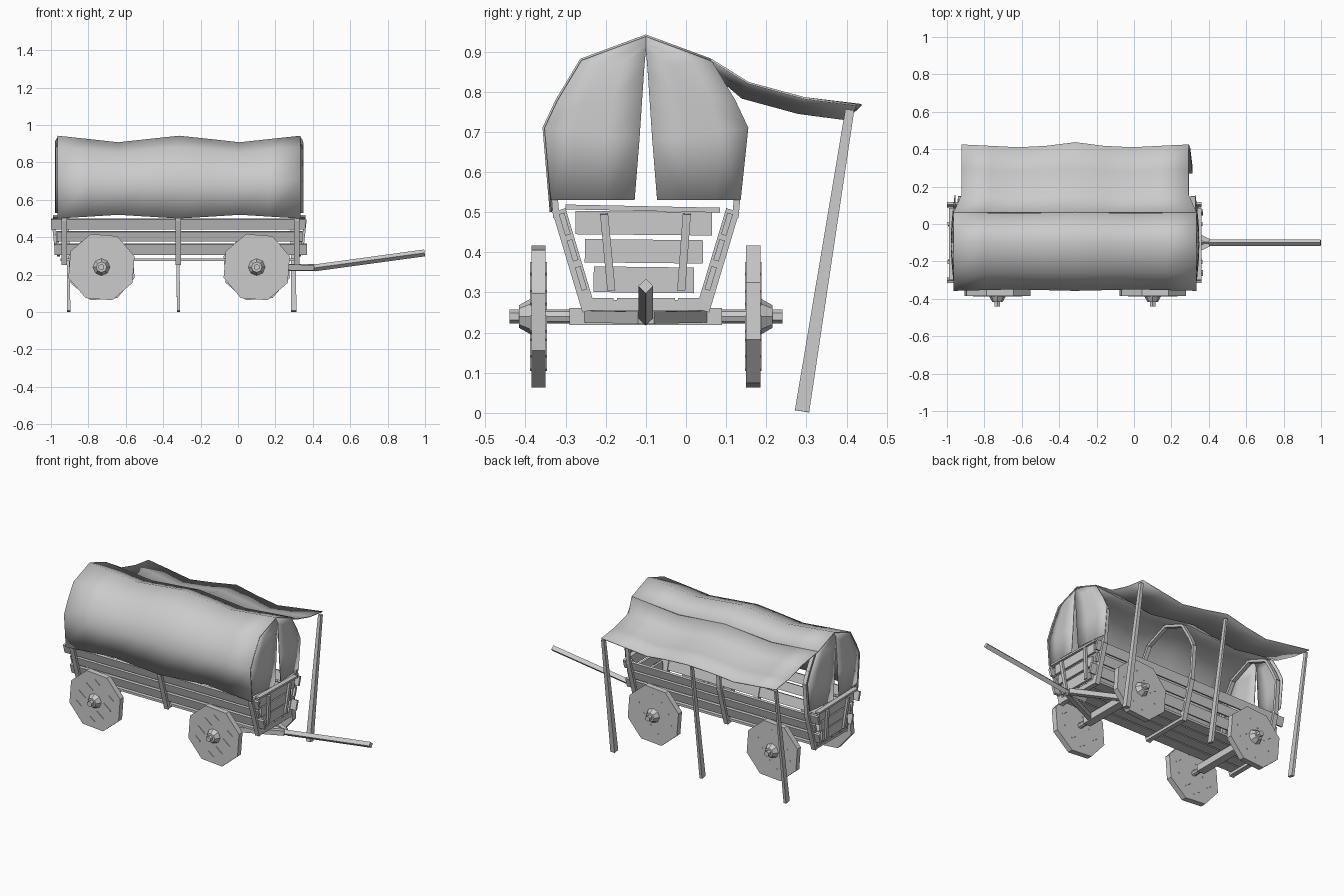
import bpy, bmesh, math
from mathutils import Vector, Matrix

cube = bpy.data.objects.get("Cube")
if cube:
    bpy.data.objects.remove(cube, do_unlink=True)

grey = bpy.data.materials.new("pale_grey")
grey.use_nodes = True
grey.diffuse_color = (0.6, 0.6, 0.6, 1)
grey.node_tree.nodes["Principled BSDF"].inputs["Base Color"].default_value = (0.6, 0.6, 0.6, 1)

CX, CY = -0.315, -0.10            # middle of the wagon body
FRAMES = (-0.93, -0.32, 0.315)    # x of the three frames
AXLES = (-0.73, 0.10)


def finish(name, bm, smooth=False, thickness=0):
    bmesh.ops.recalc_face_normals(bm, faces=bm.faces)
    mesh = bpy.data.meshes.new(name)
    bm.to_mesh(mesh)
    bm.free()
    ob = bpy.data.objects.new(name, mesh)
    bpy.context.collection.objects.link(ob)
    mesh.materials.append(grey)
    if thickness:
        mod = ob.modifiers.new("cloth", 'SOLIDIFY')
        mod.thickness = thickness
        mod.offset = 0
    if smooth:
        bpy.ops.object.select_all(action='DESELECT')
        ob.select_set(True)
        bpy.context.view_layer.objects.active = ob
        bpy.ops.object.shade_smooth_by_angle(angle=math.radians(50))
    return ob


def beam(bm, p, q, w, h, side=(1, 0, 0), taper=1.0):
    """Bar from p to q; w is its width along side, h the other way."""
    p, q = Vector(p), Vector(q)
    d = (q - p).normalized()
    s = Vector(side)
    s = (s - d * s.dot(d)).normalized()
    u = d.cross(s)
    corners = ((-1, -1), (1, -1), (1, 1), (-1, 1))
    a, b = [[bm.verts.new(c + (s * i * w + u * j * h) * k / 2) for i, j in corners]
            for c, k in ((p, 1), (q, taper))]
    bm.faces.new(a)
    bm.faces.new(b[::-1])
    for i in range(4):
        j = (i + 1) % 4
        bm.faces.new((a[i], b[i], b[j], a[j]))


def turned(bm, x, z, y0, y1, r0, r1, sides, turn=0.0):
    """Cone or cylinder lying along y."""
    m = (Matrix.Translation((x, (y0 + y1) / 2, z))
         @ Matrix.Rotation(math.copysign(math.pi / 2, y0 - y1), 4, 'X')
         @ Matrix.Rotation(turn, 4, 'Z'))
    bmesh.ops.create_cone(bm, cap_ends=True, segments=sides, radius1=r0, radius2=r1,
                          depth=abs(y1 - y0), matrix=m)


def sheet(bm, rows):
    grid = [[bm.verts.new(p) for p in row] for row in rows]
    for a, b in zip(grid, grid[1:]):
        for i in range(len(a) - 1):
            bm.faces.new((a[i], a[i + 1], b[i + 1], b[i]))


def half_width(z):
    return 0.16 + 0.3 * (z - 0.26)


# Flared frames: posts and cross beams
bm = bmesh.new()
for x in FRAMES:
    for s in (-1, 1):
        beam(bm, (x, CY + s * (half_width(0.255) - 0.017), 0.255),
             (x, CY + s * (half_width(0.505) - 0.017), 0.505), 0.03, 0.034)
    beam(bm, (x, CY - 0.155, 0.268), (x, CY + 0.155, 0.268), 0.03, 0.026)
finish("body_frames", bm)

# Side planks
bm = bmesh.new()
for z0, z1, x0, x1 in ((0.305, 0.365, -0.98, 0.37), (0.378, 0.432, -0.965, 0.345),
                       (0.442, 0.498, -1.0, 0.36)):
    z = (z0 + z1) / 2
    for s in (-1, 1):
        beam(bm, (x0, CY + s * (half_width(z) - 0.021), z),
             (x1, CY + s * (half_width(z) - 0.021), z), 0.014, z1 - z0, (0, 1, -0.3 * s))
finish("side_planks", bm)

# Floor planks
bm = bmesh.new()
for i in range(4):
    y = CY + (i - 1.5) * 0.076
    beam(bm, (-0.95, y, 0.279), (0.33, y, 0.279), 0.068, 0.014, (0, 1, 0))
finish("floor_planks", bm)

# End boards with their battens
for name, s in (("front_board", 1), ("rear_board", -1)):
    bm = bmesh.new()
    for z0, z1, w in ((0.298, 0.362, 0.13), (0.372, 0.43, 0.152), (0.442, 0.5, 0.175)):
        z = (z0 + z1) / 2
        x = CX + s * (0.642 + 0.08 * (z - 0.3))
        beam(bm, (x, CY - w, z + 0.003), (x, CY + w - 0.01, z), 0.014, z1 - z0)
    x = CX + s * 0.66
    beam(bm, (x, CY - 0.2, 0.513), (x, CY + 0.185, 0.505), 0.03, 0.012)
    for yb, yt in ((-0.186, -0.204), (-0.012, 0.002)):
        beam(bm, (CX + s * 0.655, yb, 0.305), (CX + s * 0.675, yt, 0.495), 0.014, 0.02)
    finish(name, bm)

# Axle beams and rods
bm = bmesh.new()
for x in AXLES:
    beam(bm, (x, CY - 0.19, 0.24), (x, CY + 0.19, 0.24), 0.05, 0.042)
    turned(bm, x, 0.24, CY - 0.27, CY + 0.27, 0.017, 0.017, 8)
finish("axles", bm)

# Eight-sided wheels with hub, nut and plank seams
for x, end in zip(AXLES, ("rear", "front")):
    for s, hand in ((-1, "right"), (1, "left")):
        bm = bmesh.new()
        turned(bm, x, 0.24, CY + s * 0.25, CY + s * 0.285, 0.186, 0.186, 8, math.radians(18))
        turned(bm, x, 0.24, CY + s * 0.284, CY + s * 0.316, 0.046, 0.028, 8)
        turned(bm, x, 0.24, CY + s * 0.316, CY + s * 0.34, 0.017, 0.017, 6)
        along, across = Vector((0.78, 0, -0.62)), Vector((0.62, 0, 0.78))
        for off in (-0.105, -0.04, 0.04, 0.105):
            for a, b in ((-0.11, -0.05), (0.05, 0.11)):
                for face in (0.2485, 0.2865):
                    c = Vector((x, CY + s * face, 0.24)) + across * off
                    k = 0.75 if abs(off) > 0.1 else 1
                    beam(bm, c + along * a * k, c + along * b * k, 0.007, 0.004, across)
        finish(f"{end}_{hand}_wheel", bm)

# Draw pole with its fork
bm = bmesh.new()
diamond = (0, 1, 1)
beam(bm, (0.27, CY, 0.237), (0.42, CY, 0.237), 0.026, 0.026, diamond)
beam(bm, (0.41, CY, 0.236), (0.998, CY, 0.316), 0.026, 0.026, diamond)
for s in (-1, 1):
    beam(bm, (0.10, CY + s * 0.15, 0.24), (0.40, CY + s * 0.008, 0.237), 0.026, 0.03, (0, 1, 0))
finish("draw_pole", bm)

# Half of the cover's outline, as distance from the middle and height
outline = [(0.237, 0.50), (0.255, 0.71), (0.222, 0.78), (0.162, 0.88), (0, 0.94)]

# Hoops under the cover, and the rail that carries the awning
bm = bmesh.new()
hoop = [(max(d - 0.014, 0), z - 0.014) for d, z in outline]
for x in FRAMES:
    for s in (-1, 1):
        for (d0, z0), (d1, z1) in zip(hoop, hoop[1:]):
            beam(bm, (x, CY + s * d0, z0), (x, CY + s * d1, z1), 0.024, 0.016)
beam(bm, (-0.95, 0.108, 0.785), (0.33, 0.108, 0.785), 0.016, 0.016)
finish("cover_hoops", bm)

# Cover, sagging between the hoops
bm = bmesh.new()
stations = [(-0.965, 0), (-0.8, 0.5), (-0.64, 1), (-0.48, 0.5), (-0.315, 0),
            (-0.15, 0.5), (0.01, 1), (0.17, 0.5), (0.335, 0)]
section = [(-d, z) for d, z in outline] + [(0.162, 0.88)]
rows = []
for x, sag in stations:
    rows.append([(x, CY + d * (1 - 0.03 * sag), z + sag * (0.02 if z < 0.6 else -0.035 * (z - 0.6) / 0.34))
                 for d, z in section])
sheet(bm, rows)
finish("cover", bm, True, 0.005)

# Awning, drawn out from the cover's open side
bm = bmesh.new()
rows = []
for x, sag in stations:
    rows.append([(CX + (x - CX) * (1 if i == 0 else 0.935), y - 0.015 * sag * (i > 0),
                  z - sag * (0.029 if i == 0 else 0.037))
                 for i, (y, z) in enumerate(((0.062, 0.88), (0.155, 0.822), (0.295, 0.784),
                                             (0.437 if abs(x - CX) < 0.1 else 0.425, 0.767)))])
sheet(bm, rows)
finish("awning", bm, True, 0.005)

# End curtains, parted along the middle
for name, e in (("front_curtains", 1), ("rear_curtains", -1)):
    bm = bmesh.new()
    for s in (-1, 1):
        outer = [(0.236, 0.53)] + outline[1:]
        inner = [(0.028, 0.53), (0.016, 0.68), (0.010, 0.77), (0.004, 0.86), (0, 0.905)]
        rows = []
        for (d0, z0), (d1, z1) in zip(outer, inner):
            rows.append([(CX + e * (0.642 + 0.02 * math.sin(t * math.pi / 2)),
                          CY + s * (d0 + (d1 - d0) * t), z0 + (z1 - z0) * t)
                         for t in (0, 0.3, 0.65, 1)])
        sheet(bm, rows)
    finish(name, bm, True, 0.004)

# Leaning awning poles
for name, x, w in (("rear", -0.905, 0.018), ("middle", -0.318, 0.018), ("front", 0.298, 0.03)):
    bm = bmesh.new()
    beam(bm, (x, 0.289, 0.004), (x - 0.008, 0.408, 0.755), w, 0.036, taper=0.62)
    finish(name + "_awning_pole", bm)
